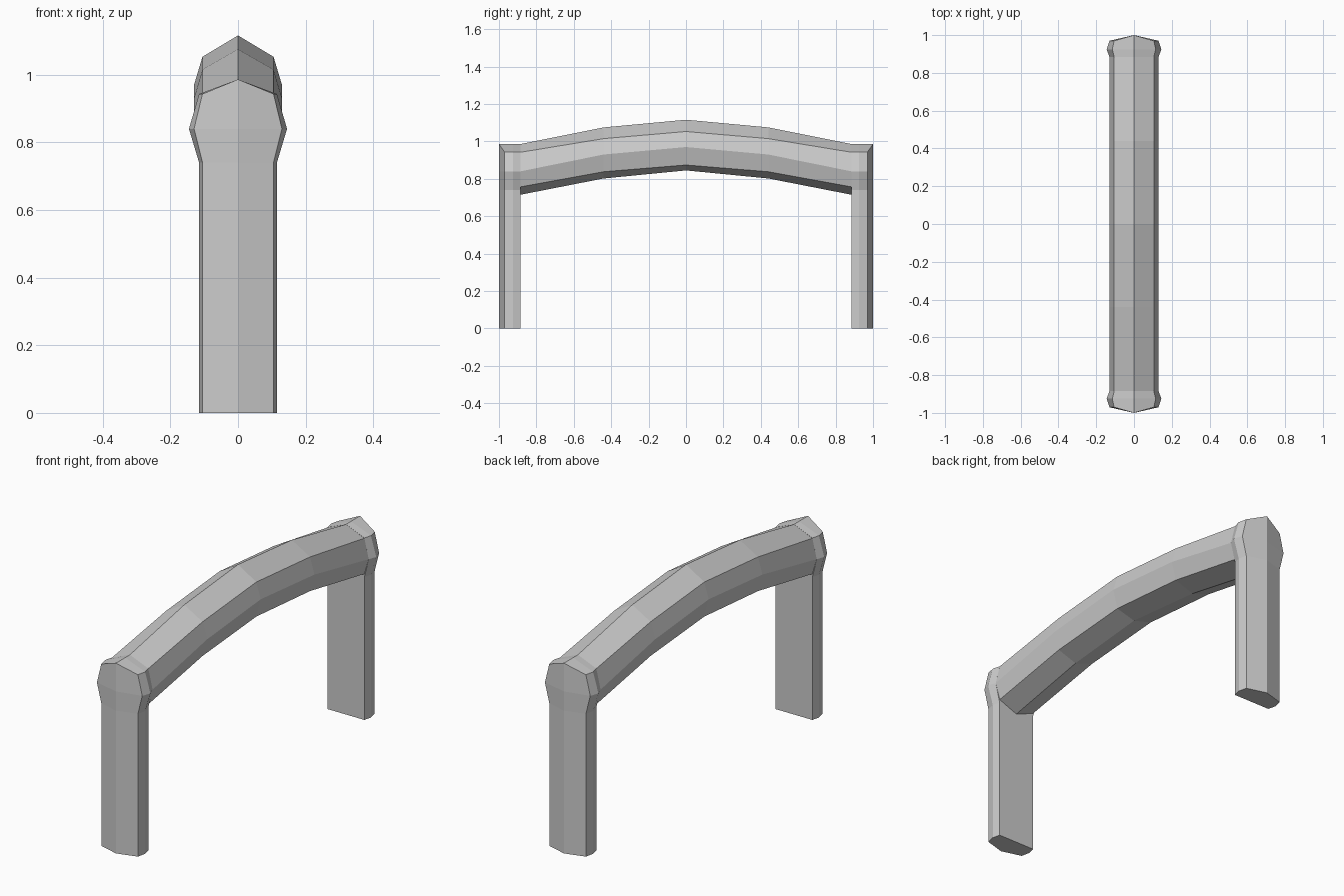
import bpy, bmesh

if "Cube" in bpy.data.objects:
    bpy.data.objects.remove(bpy.data.objects["Cube"])


def make_object(name, rings, close_ends=()):
    """Skin a list of closed rings (equal point counts) into a flat-shaded mesh."""
    bm = bmesh.new()
    loops = [[bm.verts.new(p) for p in ring] for ring in rings]
    n = len(loops[0])
    for a, b in zip(loops, loops[1:]):
        for i in range(n):
            j = (i + 1) % n
            bm.faces.new((a[i], a[j], b[j], b[i]))
    return bm, loops


def finish(name, bm):
    bmesh.ops.recalc_face_normals(bm, faces=bm.faces)
    mesh = bpy.data.meshes.new(name)
    bm.to_mesh(mesh)
    bm.free()
    obj = bpy.data.objects.new(name, mesh)
    bpy.context.collection.objects.link(obj)
    return obj


# Arched rail: peaked profile swept along a shallow arch, ends meet the posts
def rail_ring(y, top, shoulder, side, low, bottom):
    right = [(0.105, shoulder), (0.13, side), (0.105, low)]
    pts = [(0, top)] + right + [(0, bottom)] + [(-x, z) for x, z in reversed(right)]
    return [(x, y, z) for x, z in pts]


end = (0.986, 0.942, 0.84, 0.757, 0.715)
mid = (1.075, 1.015, 0.93, 0.838, 0.802)
crown = (1.116, 1.053, 0.97, 0.874, 0.845)
stations = [(-0.885, end), (-0.44, mid), (0, crown), (0.44, mid), (0.885, end)]
bm, _ = make_object("arched_rail", [rail_ring(y, *s) for y, s in stations])
finish("arched_rail", bm)


# Posts: ridged outer face, flat inner face, flared head with a peaked top
def post(name, s):
    levels = [(0, 0.105, 0.115, 0), (0.74, 0.105, 0.115, 0.74),
              (0.84, 0.13, 0.145, 0.84), (0.943, 0.105, 0.115, 0.986)]
    rings = []
    for z, w, wide, zc in levels:
        right = [(w, s * 0.97, z), (wide, s * 0.925, z), (w, s * 0.885, z)]
        left = [(-x, y, h) for x, y, h in reversed(right)]
        rings.append([(0, s, zc)] + right + [(0, s * 0.885, zc)] + left)
    bm, loops = make_object(name, rings)
    bm.faces.new(loops[0])
    # peaked cap
    t = loops[-1]
    c = bm.verts.new((0, s * 0.925, 0.986))
    for q in ((t[0], t[1], t[2], c), (c, t[2], t[3], t[4]),
              (t[4], t[5], t[6], c), (c, t[6], t[7], t[0])):
        bm.faces.new(q)
    finish(name, bm)


post("front_post", -1)
post("back_post", 1)
